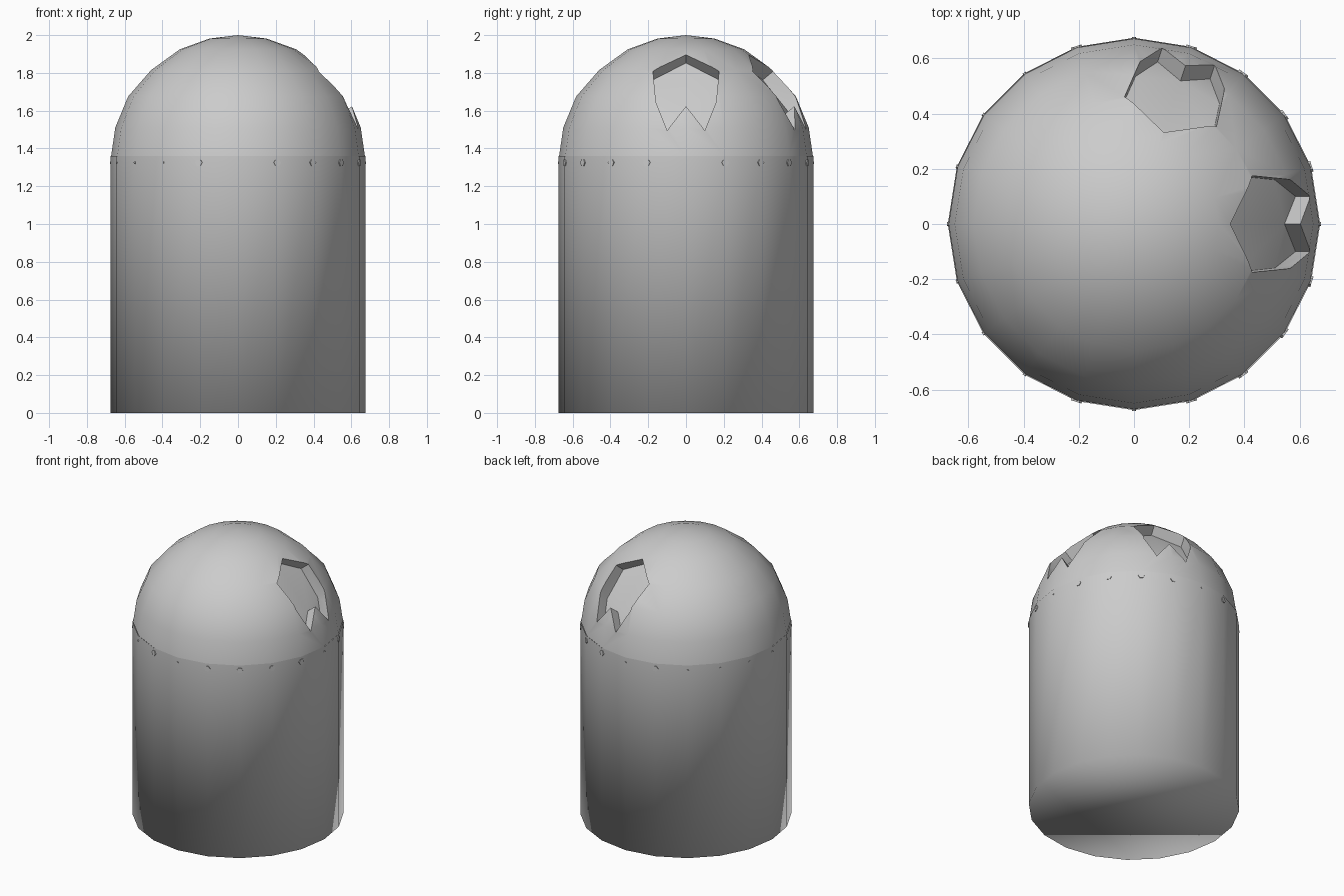
import bpy, bmesh, math
from mathutils import Vector, Matrix

if "Cube" in bpy.data.objects:
    bpy.data.objects.remove(bpy.data.objects["Cube"])

SIDES = 20
R = 0.675


def finish(bm, name):
    bmesh.ops.recalc_face_normals(bm, faces=bm.faces)
    me = bpy.data.meshes.new(name)
    bm.to_mesh(me)
    bm.free()
    ob = bpy.data.objects.new(name, me)
    bpy.context.collection.objects.link(ob)
    return ob


def lathe(profile, name, cap_bottom=True):
    """Stack of rings; a zero radius closes to a single pole."""
    bm = bmesh.new()
    rings = []
    for r, z in profile:
        if r == 0:
            rings.append([bm.verts.new((0, 0, z))])
        else:
            rings.append([bm.verts.new((r * math.cos(a), r * math.sin(a), z))
                          for a in (math.tau * i / SIDES for i in range(SIDES))])
    for lo, hi in zip(rings, rings[1:]):
        for i in range(SIDES):
            j = (i + 1) % SIDES
            if len(hi) == 1:
                bm.faces.new((lo[i], lo[j], hi[0]))
            else:
                bm.faces.new((lo[i], lo[j], hi[j], hi[i]))
    if cap_bottom:
        bm.faces.new(rings[0][::-1])
    return finish(bm, name)


def smooth(ob, angle):
    bpy.ops.object.select_all(action='DESELECT')
    ob.select_set(True)
    bpy.context.view_layer.objects.active = ob
    bpy.ops.object.shade_smooth_by_angle(angle=math.radians(angle))


# Cylindrical body, softly shaded over the base edge
body = lathe([(R, 0), (R, 1.36)], "body")
smooth(body, 180)

# Faceted dome
dome = lathe([(0.672, 1.358), (0.65, 1.51), (0.582, 1.675), (0.46, 1.815),
              (0.308, 1.925), (0.15, 1.982), (0, 2.0)], "dome")

# Notched shield recess: half outline on the +x side, mirrored in y
half = [(0.43, 0.175, 1.81), (0.57, 0.16, 1.65), (0.645, 0.10, 1.50)]
outline = ([(0.355, 0, 1.90)] + half + [(0.605, 0, 1.625)]
           + [(x, -y, z) for x, y, z in reversed(half)])
normal = Vector((0.78, 0, 0.62)).normalized()


def recess(angle):
    bm = bmesh.new()
    inner = [bm.verts.new(Vector(p) - normal * 0.076) for p in outline]
    outer = [bm.verts.new(Vector(p) + normal * 0.15) for p in outline]
    n = len(outline)
    for i in range(n):
        j = (i + 1) % n
        bm.faces.new((inner[i], inner[j], outer[j], outer[i]))
    # caps split down the middle, from top point to notch
    for ring in (inner, outer):
        bm.faces.new((ring[0], ring[1], ring[2], ring[4]))
        bm.faces.new((ring[2], ring[3], ring[4]))
        bm.faces.new((ring[0], ring[4], ring[6], ring[7]))
        bm.faces.new((ring[4], ring[5], ring[6]))
    bmesh.ops.triangulate(bm, faces=bm.faces)
    bmesh.ops.rotate(bm, verts=bm.verts, matrix=Matrix.Rotation(angle, 3, 'Z'))
    cutter = finish(bm, "recess_cutter")
    cutter.hide_render = True
    bpy.context.view_layer.objects.active = dome
    mod = dome.modifiers.new("recess", 'BOOLEAN')
    mod.operation = 'DIFFERENCE'
    mod.solver = 'EXACT'
    mod.object = cutter
    bpy.ops.object.modifier_apply(modifier=mod.name)
    bpy.data.objects.remove(cutter)


for deg in (0, 72):
    recess(math.radians(deg))
smooth(dome, 35)

# Hexagonal rivets below the rim; some are nearly sunk into the wall
PROUD = {18, 36, 54, 72, 108, 252, 288, 306, 324, 342}
bm = bmesh.new()
for deg in range(0, 360, 18):
    size = 0.02 if deg in PROUD else 0.007
    mat = (Matrix.Rotation(math.radians(deg), 4, 'Z')
           @ Matrix.Translation((R - 0.004, 0, 1.325))
           @ Matrix.Rotation(math.pi / 2, 4, 'Y'))
    bmesh.ops.create_cone(bm, cap_ends=True, segments=6, radius1=size,
                          radius2=size, depth=0.014, matrix=mat)
rivets = finish(bm, "rivets")
